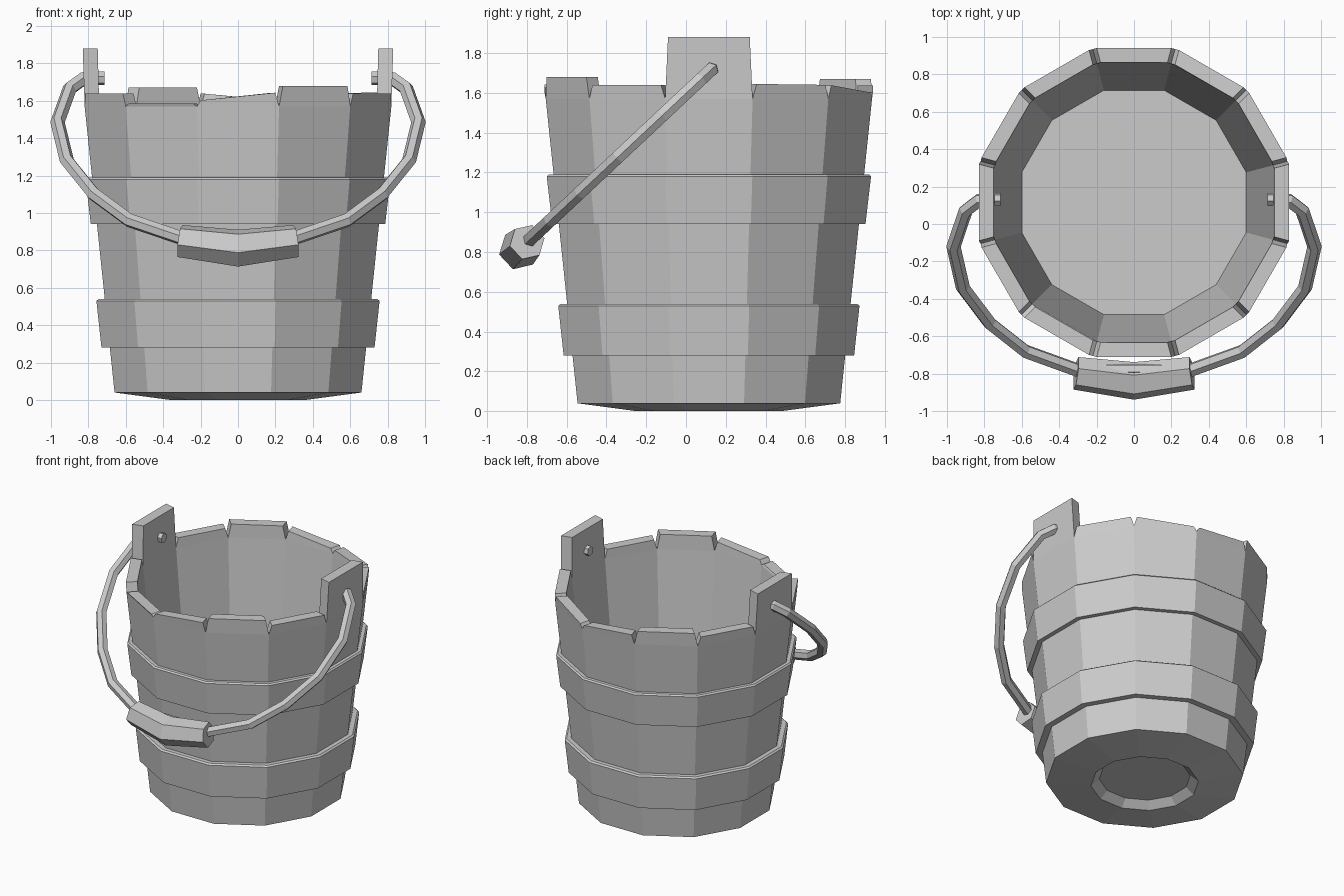
import bpy, bmesh, math
from mathutils import Vector

cube = bpy.data.objects.get("Cube")
if cube:
    bpy.data.objects.remove(cube)

SIDES = 12
CENTRE_Y = 0.115
CORNER = 1 / math.cos(math.pi / SIDES)

grey = bpy.data.materials.new("plain_grey")
grey.use_nodes = True
colour = (0.6, 0.6, 0.6, 1)
grey.diffuse_color = colour
grey.node_tree.nodes["Principled BSDF"].inputs["Base Color"].default_value = colour


def finish(name, bm):
    bmesh.ops.remove_doubles(bm, verts=bm.verts, dist=0.0005)
    bmesh.ops.recalc_face_normals(bm, faces=bm.faces)
    mesh = bpy.data.meshes.new(name)
    bm.to_mesh(mesh)
    bm.free()
    mesh.materials.append(grey)
    obj = bpy.data.objects.new(name, mesh)
    bpy.context.scene.collection.objects.link(obj)
    return obj


def rim_point(corner, apothem, z):
    """Point on a bucket corner; the radius is measured to the flat sides."""
    a = (corner - 0.5) * math.tau / SIDES
    r = apothem * CORNER
    return Vector((r * math.cos(a), CENTRE_Y + r * math.sin(a), z))


def lathe(name, profile, closed=False):
    bm = bmesh.new()
    rings = [[bm.verts.new(rim_point(k, r, z)) for k in range(SIDES)]
             for r, z in profile if r > 0]
    pairs = list(zip(rings, rings[1:]))
    if closed:
        pairs.append((rings[-1], rings[0]))
    for a, b in pairs:
        for k in range(SIDES):
            n = (k + 1) % SIDES
            bm.faces.new((a[k], a[n], b[n], b[k]))
    if not closed:
        bm.faces.new(rings[0])
        bm.faces.new(rings[-1])
    return finish(name, bm)


def stave_top(name, k, z_start, z_end, inset, outer, inner):
    """Tapered upper end of one stave, leaving V notches beside it."""
    bm = bmesh.new()
    quads = []
    for o, i, zs, ze, gap in ((0.82, 0.742, NOTCH, NOTCH, 0),
                              (outer, inner, z_start, z_end, inset)):
        quad = []
        for r in (o, i):
            a, b = rim_point(k, r, zs), rim_point(k + 1, r, ze)
            step = (b - a).normalized() * gap
            quad.append((a + step, b - step))
        (a, b), (c, d) = quad
        quads.append([bm.verts.new(p) for p in (a, b, d, c)])
    low, high = quads
    for j in range(4):
        n = (j + 1) % 4
        bm.faces.new((low[j], low[n], high[n], high[j]))
    bm.faces.new(high)
    return finish(name, bm)


def handle_point(x, z):
    """The handle hangs in one tilted plane."""
    return Vector((x, 0.13 + (z - 1.72) * 1.067, z))


def tube(name, points, radii, turn=0):
    """Six-sided mitred tube along a path in the handle plane."""
    bm = bmesh.new()
    normal = Vector((0, -1, 1.067)).normalized()
    rings = []
    for i, p in enumerate(points):
        before = (p - points[max(i - 1, 0)]).normalized()
        after = (points[min(i + 1, len(points) - 1)] - p).normalized()
        tangent = (before + after).normalized()
        side = normal.cross(tangent)
        stretch = 1 / max(tangent.dot(after if after.length else before), 0.5)
        ring = []
        for j in range(6):
            a = math.tau * j / 6 + turn
            offset = side * math.cos(a) * stretch + normal * math.sin(a)
            ring.append(bm.verts.new(p + offset * radii[i]))
        rings.append(ring)
    for a, b in zip(rings, rings[1:]):
        for j in range(6):
            n = (j + 1) % 6
            bm.faces.new((a[j], a[n], b[n], b[j]))
    bm.faces.new(rings[0])
    bm.faces.new(rings[-1])
    return finish(name, bm)


# Bucket walls, inside floor and recessed underside
NOTCH = 1.57
lathe("bucket_body", [(0.6, 0.2), (0.742, NOTCH), (0.82, NOTCH), (0.66, 0.04),
                      (0.36, 0), (0.305, 0.05)])

# Hoops
lathe("lower_hoop", [(0.67, 0.28), (0.73, 0.28), (0.757, 0.53), (0.745, 0.54),
                     (0.69, 0.54)], closed=True)
lathe("upper_hoop", [(0.74, 0.94), (0.787, 0.94), (0.815, 1.18), (0.805, 1.19),
                     (0.76, 1.19)], closed=True)

# Uneven stave ends, counted anticlockwise; the two ears are taller
EAR = 1.88
heights = [(EAR, EAR), (1.645, 1.64), (1.64, 1.6), (1.6, 1.64), (1.67, 1.67),
           (1.64, 1.64), (EAR, EAR), (1.64, 1.64), (1.585, 1.585),
           (1.6, 1.645), (1.68, 1.68), (1.64, 1.64)]
for k, (start, end) in enumerate(heights):
    if start == EAR:
        stave_top("handle_ear", k, start, end, 0.017, 0.83, 0.75)
    else:
        stave_top("stave_end", k, start, end, 0.022, 0.826, 0.748)

# Handle rod, mirrored from one half
half = [(0.78, 1.72), (0.83, 1.715), (0.9, 1.665), (0.965, 1.485), (0.915, 1.28),
        (0.77, 1.1), (0.58, 0.96), (0.3, 0.865)]
path = [handle_point(x, z) for x, z in half]
path += [handle_point(-x, z) for x, z in reversed(half)]
tube("handle_rod", path, [0.038] * len(path))

# Grip, thicker in the middle
tube("handle_grip", [handle_point(0.31, 0.85), handle_point(0, 0.812),
                     handle_point(-0.31, 0.85)], [0.09, 0.102, 0.09], math.pi / 6)

# Rod ends showing on the inside of the ears
for s in (1, -1):
    tube("rod_end", [handle_point(s * 0.715, 1.72), handle_point(s * 0.79, 1.72)],
         [0.036, 0.036])
